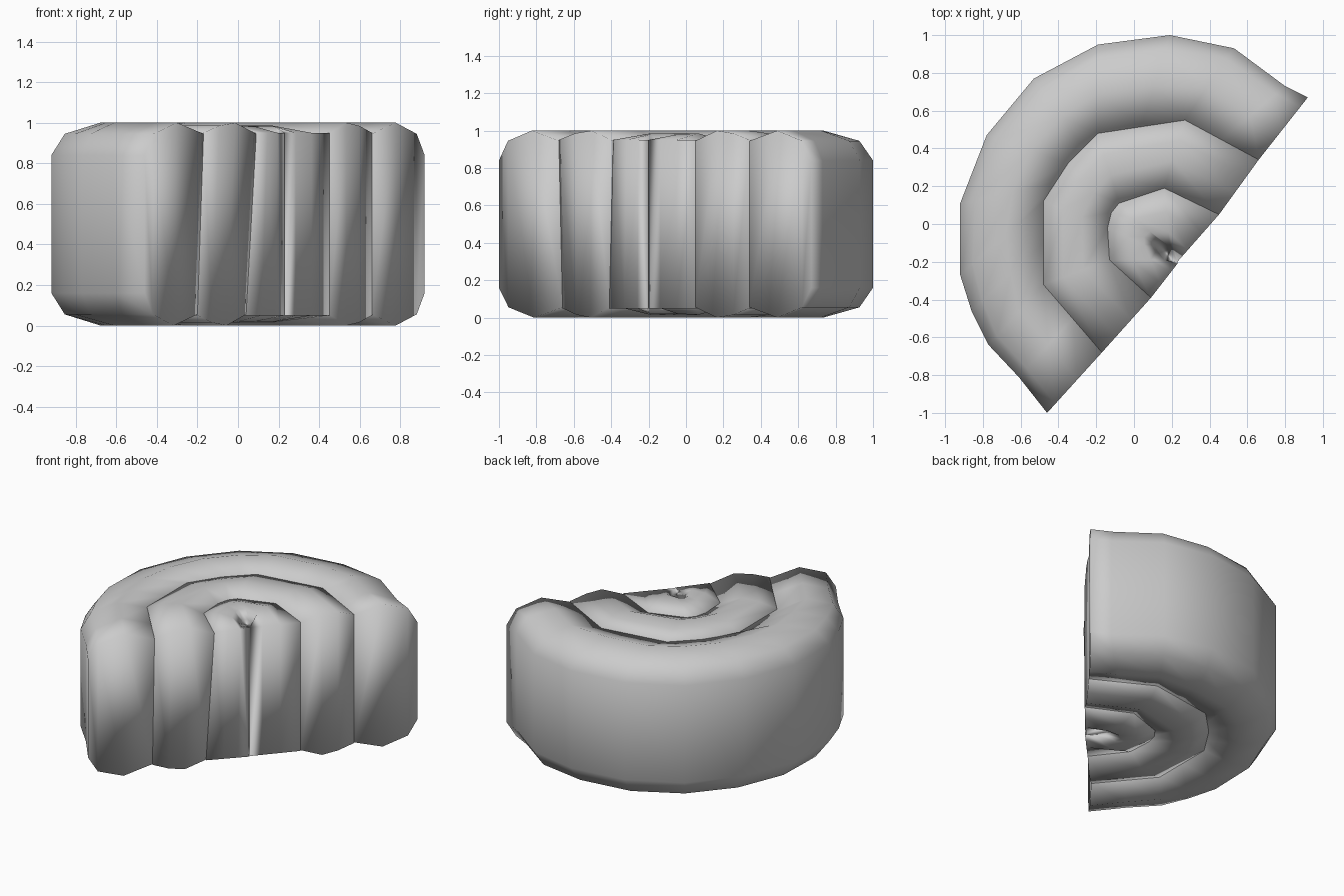
import bpy, bmesh
from mathutils import Vector

if "Cube" in bpy.data.objects:
    bpy.data.objects.remove(bpy.data.objects["Cube"])

grey = bpy.data.materials.new("plain grey")
grey.use_nodes = True
grey.diffuse_color = (0.6, 0.6, 0.6, 1)
grey.node_tree.nodes["Principled BSDF"].inputs["Base Color"].default_value = (0.6, 0.6, 0.6, 1)

# Plan outlines from the front cut corner round to the back cut corner
OUTER = [(-.46, -1), (-.61, -.81), (-.77, -.64), (-.86, -.46), (-.92, -.27),
         (-.92, .11), (-.78, .47), (-.53, .77), (-.19, .95), (.19, 1),
         (.53, .93), (.8, .73), (.92, .67)]
MIDDLE = [(-.17, -.68), (-.48, -.32), (-.48, .12), (-.35, .32),
          (-.19, .48), (.27, .55), (.66, .34)]
INNER = [(.09, -.39), (-.13, -.19), (-.14, -.02), (-.12, .06),
         (-.08, .11), (.16, .19), (.45, .05)]
CENTRE = [(.23, -.21), (.16, -.19), (.12, -.14), (.11, -.11),
          (.14, -.09), (.19, -.12), (.23, -.2)]


def sample(path, t):
    """Point at fraction t of the path's point index."""
    f = t * (len(path) - 1)
    i = min(int(f + 1e-6), len(path) - 2)
    return Vector(path[i]).lerp(Vector(path[i + 1]), f - i)


def sheared(path, shift):
    """Lower outline whose first corner is nudged sideways."""
    return [(path[0][0] + shift[0], path[0][1] + shift[1])] + path[1:]


def layer(name, outer, inner, profile, outer_low, inner_low, flat_ends=False):
    """Curved slab with a padded top and bottom, capped on the cut side."""
    bm = bmesh.new()
    count = max(len(outer), len(inner))
    rows = []
    for s in range(count):
        t = s / (count - 1)
        end = s in (0, count - 1)
        top, low = [], []
        for u, z in profile:
            if flat_ends and end:
                z = .95
            a = sample(outer, t).lerp(sample(inner, t), u)
            b = sample(outer_low, t).lerp(sample(inner_low, t), u)
            top.append(bm.verts.new((a.x, a.y, z)))
            low.append(bm.verts.new((b.x, b.y, 1 - z)))
        rows.append((top, low))
    k = len(profile)
    # Skin between neighbouring sections
    for (ta, la), (tb, lb) in zip(rows, rows[1:]):
        ra, rb = ta + la[::-1], tb + lb[::-1]
        for i in range(2 * k):
            j = (i + 1) % (2 * k)
            bm.faces.new((ra[i], rb[i], rb[j], ra[j]))
    # Cut faces
    for top, low in (rows[0], rows[-1]):
        for i in range(k - 1):
            bm.faces.new((top[i], top[i + 1], low[i + 1], low[i]))
    # Close the small pit of the core
    if flat_ends:
        for side in (0, 1):
            bm.faces.new([r[side][-1] for r in rows])
    bmesh.ops.remove_doubles(bm, verts=bm.verts, dist=0.002)
    bmesh.ops.recalc_face_normals(bm, faces=bm.faces)
    for f in bm.faces:
        f.smooth = True
    mesh = bpy.data.meshes.new(name)
    bm.to_mesh(mesh)
    bm.free()
    mesh.materials.append(grey)
    obj = bpy.data.objects.new(name, mesh)
    bpy.context.collection.objects.link(obj)
    return obj


middle_low = sheared(MIDDLE, (-.03, .02))
inner_low = sheared(INNER, (-.05, -.02))

layer("outer_layer", OUTER, MIDDLE,
      [(0, .84), (.15, .945), (.55, 1), (1, .945)], OUTER, middle_low)
layer("middle_layer", MIDDLE, INNER,
      [(0, .95), (.3, .985), (.6, 1), (1, .945)], middle_low, inner_low)
layer("core", INNER, CENTRE,
      [(0, .95), (.4, .985), (.75, .98), (1, .94)], inner_low, CENTRE, True)
